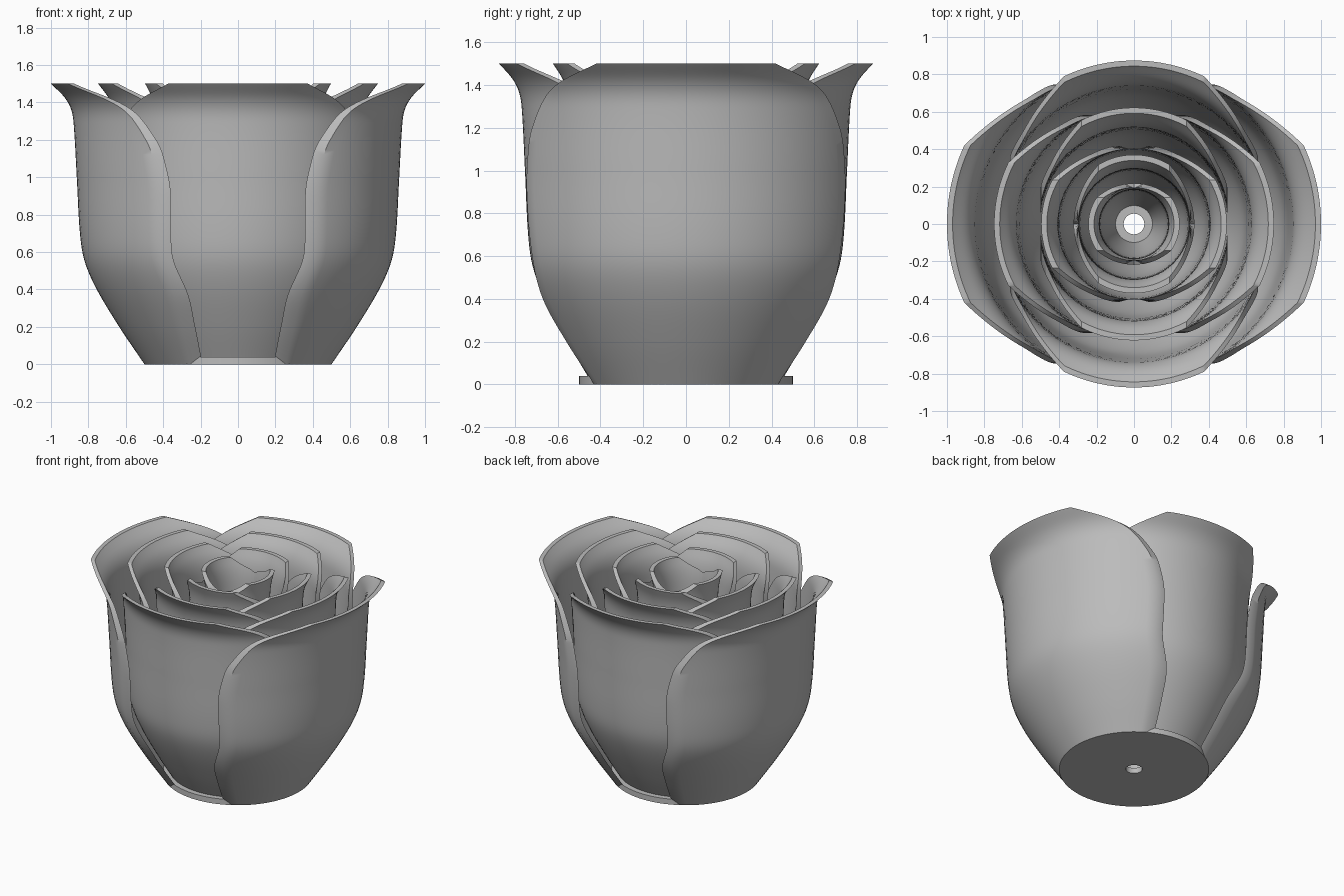
import bpy, bmesh, math

cube = bpy.data.objects.get("Cube")
if cube:
    bpy.data.objects.remove(cube)

HEIGHT, WALL, ROWS, COLS = 1.5, 0.03, 60, 28

mat = bpy.data.materials.new("petal_grey")
mat.use_nodes = True
GREY = (0.5, 0.5, 0.5, 1)
mat.diffuse_color = GREY
mat.node_tree.nodes["Principled BSDF"].inputs["Base Color"].default_value = GREY

# Outer petal: (height, radius) and (height, half width)
RADIUS = [(0, .5), (.2, .635), (.4, .755), (.55, .82), (.7, .845), (1, .862),
          (1.3, .88), (1.37, .895), (1.43, .93), (1.5, 1)]
WIDTH = [(0, .43), (.2, .56), (.4, .67), (.6, .72), (.9, .745), (1.1, .738),
         (1.2, .72), (1.35, .655), (1.42, .58), (1.5, .42)]


def smooth(points, z):
    """Cubic interpolation through the points."""
    n = len(points)

    def slope(i):
        a, b = points[max(i - 1, 0)], points[min(i + 1, n - 1)]
        return (b[1] - a[1]) / (b[0] - a[0])

    i = 0
    while i < n - 2 and z > points[i + 1][0]:
        i += 1
    (z0, v0), (z1, v1) = points[i], points[i + 1]
    h = z1 - z0
    t = (z - z0) / h
    return ((1 + 2 * t) * (1 - t) ** 2 * v0 + t * (1 - t) ** 2 * h * slope(i)
            + t * t * (3 - 2 * t) * v1 + t * t * (t - 1) * h * slope(i + 1))


def finish(name, bm):
    bmesh.ops.recalc_face_normals(bm, faces=bm.faces)
    mesh = bpy.data.meshes.new(name)
    bm.to_mesh(mesh)
    bm.free()
    mesh.materials.append(mat)
    obj = bpy.data.objects.new(name, mesh)
    bpy.context.collection.objects.link(obj)
    bpy.ops.object.select_all(action='DESELECT')
    obj.select_set(True)
    bpy.context.view_layer.objects.active = obj
    bpy.ops.object.shade_smooth_by_angle(angle=math.radians(35))
    return obj


def petal(name, layer, heading):
    """Curved wall trimmed to the petal outline, flaring at the lip."""
    bm = bmesh.new()
    skins = []
    for inset in (0, WALL):
        skin = []
        for j in range(ROWS + 1):
            z = HEIGHT * (1 - (1 - j / ROWS) ** 1.5)
            r = smooth(RADIUS, z) * (1 - .126 * layer) - inset
            w = smooth(WIDTH, z) * (1 - .11 * layer)
            half = math.asin(min(1, w / r))
            row = []
            for i in range(COLS + 1):
                a = heading + half * (2 * i / COLS - 1)
                row.append(bm.verts.new((r * math.cos(a), r * math.sin(a), z)))
            skin.append(row)
        skins.append(skin)
    outer, inner = skins
    for skin in skins:
        for low, high in zip(skin, skin[1:]):
            for i in range(COLS):
                bm.faces.new((low[i], low[i + 1], high[i + 1], high[i]))
    # Rims joining the two skins
    for j in (0, ROWS):
        for i in range(COLS):
            bm.faces.new((outer[j][i], outer[j][i + 1], inner[j][i + 1], inner[j][i]))
    for i in (0, COLS):
        for j in range(ROWS):
            bm.faces.new((outer[j][i], outer[j + 1][i], inner[j + 1][i], inner[j][i]))
    return finish(name, bm)


# Seven nested pairs of petals, alternating side to side and front to back
for layer in range(7):
    turn = layer % 2 * math.pi / 2
    sides = ("back", "front") if layer % 2 else ("left", "right")
    for k, side in enumerate(sides):
        petal(f"petal_{layer + 1}_{side}", layer, turn + k * math.pi)

# Base disc with a centre hole
bm = bmesh.new()
SEG = 96
loops = []
for r, z in ((.5, 0), (.5, .04), (.055, .04), (.055, 0)):
    loops.append([bm.verts.new((r * math.cos(math.tau * i / SEG),
                                r * math.sin(math.tau * i / SEG), z)) for i in range(SEG)])
for k in range(4):
    a, b = loops[k], loops[(k + 1) % 4]
    for i in range(SEG):
        n = (i + 1) % SEG
        bm.faces.new((a[i], a[n], b[n], b[i]))
finish("base_disc", bm)
